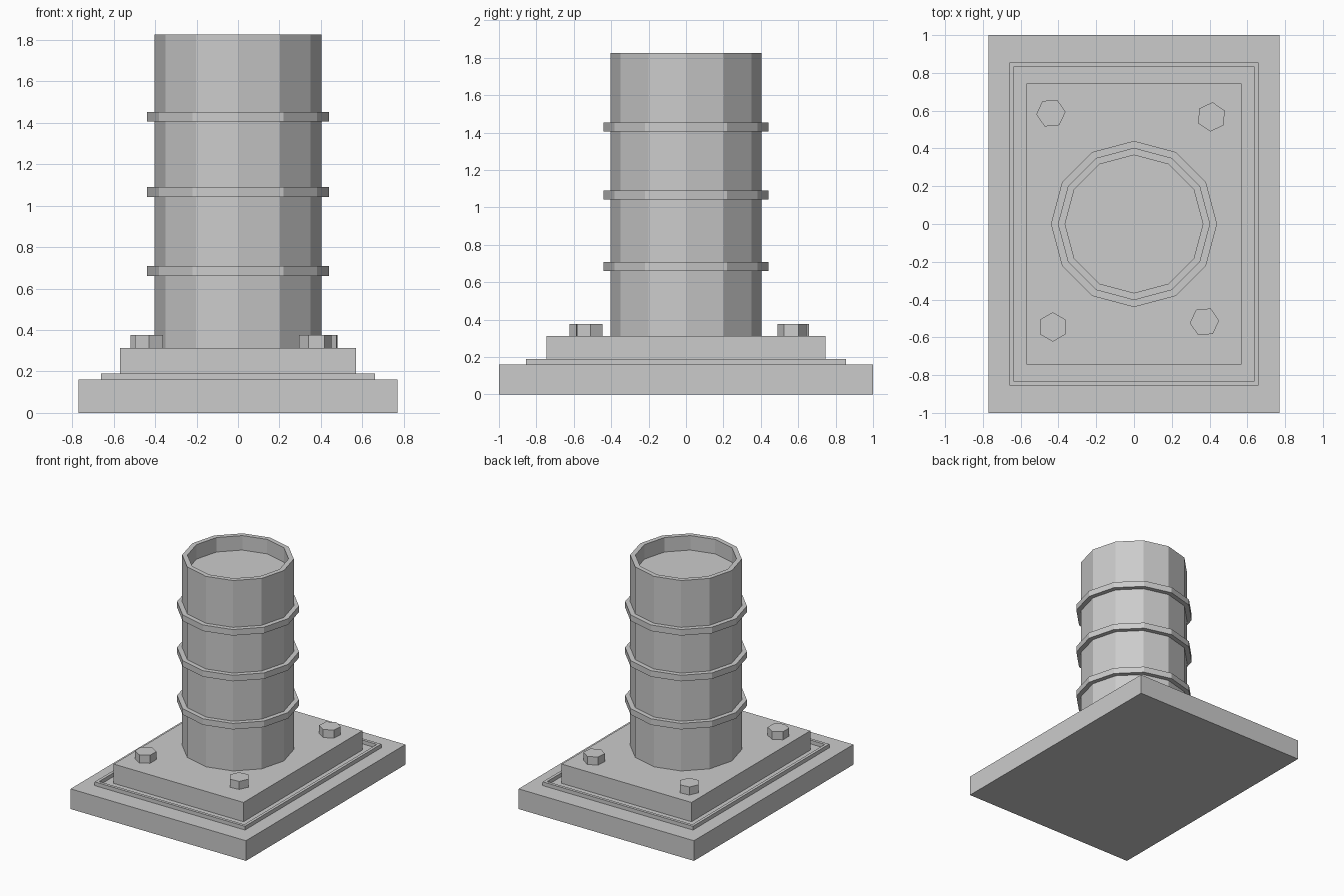
import bpy, bmesh
from math import cos, sin, pi, radians

if "Cube" in bpy.data.objects:
    bpy.data.objects.remove(bpy.data.objects["Cube"])


def make(name, verts, faces):
    me = bpy.data.meshes.new(name)
    me.from_pydata(verts, [], faces)
    bm = bmesh.new()
    bm.from_mesh(me)
    bmesh.ops.recalc_face_normals(bm, faces=bm.faces)
    bm.to_mesh(me)
    bm.free()
    ob = bpy.data.objects.new(name, me)
    bpy.context.collection.objects.link(ob)
    return ob


def loft(name, rings, cap_start=False, cap_end=False, closed=False):
    """Skin a list of equal-length vertex rings."""
    n, m = len(rings[0]), len(rings)
    faces = []
    for i in range(m if closed else m - 1):
        a, b = i * n, (i + 1) % m * n
        faces += [(a + j, a + (j + 1) % n, b + (j + 1) % n, b + j) for j in range(n)]
    if cap_start:
        faces.append(tuple(range(n)))
    if cap_end:
        faces.append(tuple(range((m - 1) * n, m * n)))
    return make(name, [v for r in rings for v in r], faces)


def rect(x, y, z):
    return [(-x, -y, z), (x, -y, z), (x, y, z), (-x, y, z)]


def poly(r, z, n=12, cx=0, cy=0, rot=0):
    return [(cx + r * cos(rot + 2 * pi * i / n), cy + r * sin(rot + 2 * pi * i / n), z)
            for i in range(n)]


# Stepped rectangular base
loft("base_plate", [rect(0.77, 1.0, 0), rect(0.77, 1.0, 0.16)], True, True)
loft("upper_plate", [rect(0.57, 0.745, 0.16), rect(0.57, 0.745, 0.313)], True, True)

# Thin raised frame around the upper plate
loft("raised_frame", [rect(0.66, 0.855, 0.16), rect(0.66, 0.855, 0.19),
                      rect(0.637, 0.832, 0.19), rect(0.637, 0.832, 0.16)], closed=True)

# Twelve-sided column with a shallow recess in the top
loft("column", [poly(0.403, 0.313), poly(0.403, 1.825),
                poly(0.365, 1.825), poly(0.365, 1.71)], True, True)

# Raised bands
for i, z in enumerate((0.66, 1.042, 1.405)):
    loft(f"column_band_{i + 1}", [poly(0.403, z), poly(0.44, z),
                                  poly(0.44, z + 0.048), poly(0.403, z + 0.048)])

# Hexagonal bolts, each turned differently
for i, (x, y, a) in enumerate([(-0.44, 0.587, 5), (0.41, 0.567, 26),
                               (-0.43, -0.545, 30), (0.373, -0.518, 5)]):
    loft(f"bolt_{i + 1}", [poly(0.078, z, 6, x, y, radians(a)) for z in (0.313, 0.377)],
         True, True)
